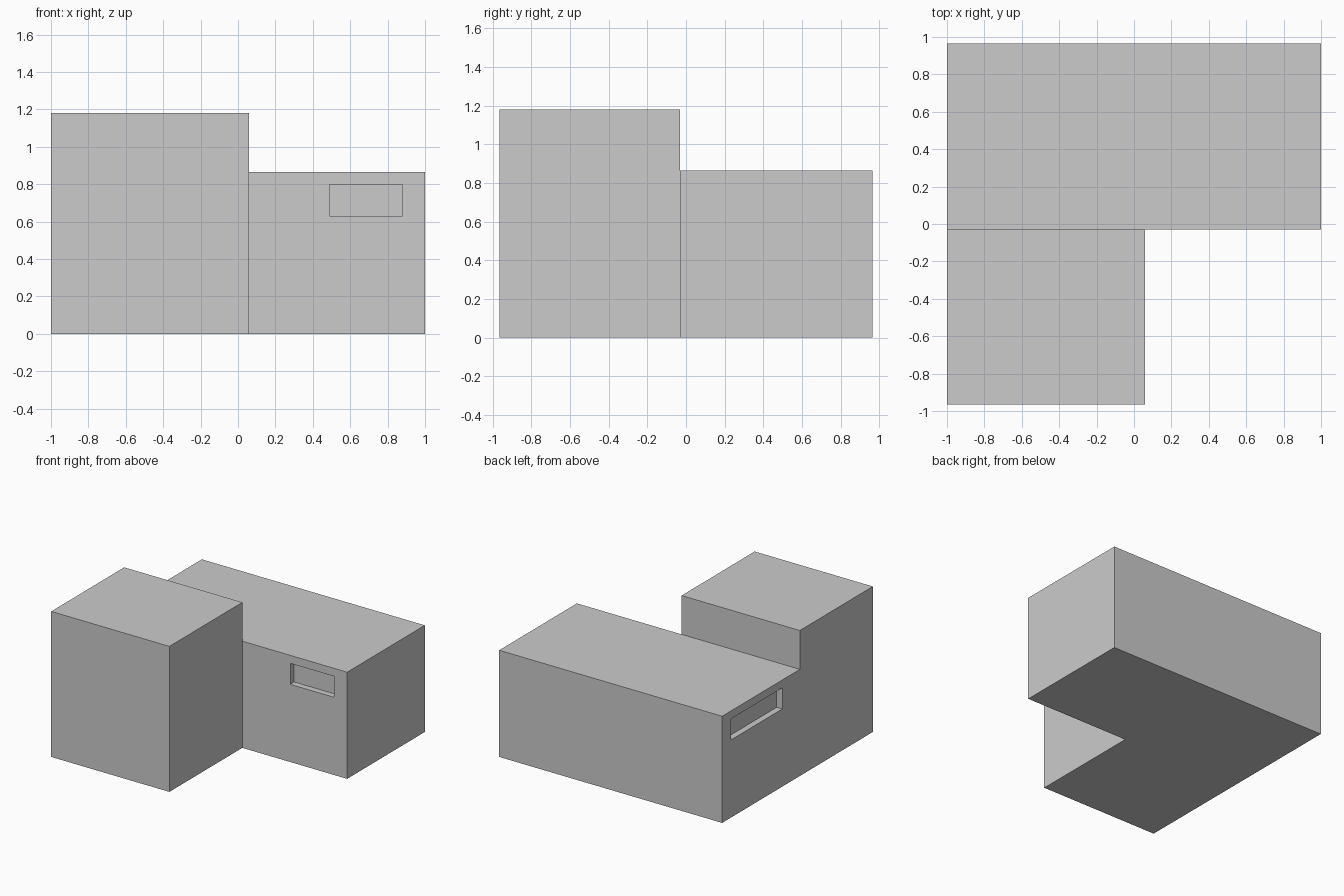
import bpy
from mathutils import Vector

if "Cube" in bpy.data.objects:
    bpy.data.objects.remove(bpy.data.objects["Cube"])


def box(name, lo, hi):
    """Axis-aligned box between two corners."""
    lo, hi = Vector(lo), Vector(hi)
    bpy.ops.mesh.primitive_cube_add(size=1, location=(lo + hi) / 2)
    ob = bpy.context.object
    ob.name = name
    ob.data.transform(ob.matrix_basis.to_3x3().to_4x4())
    for v in ob.data.vertices:
        v.co = Vector(a * b for a, b in zip(v.co, hi - lo))
    return ob


def recess(target, name, lo, hi):
    """Cut a box-shaped window recess into the target."""
    cutter = box(name, lo, hi)
    cutter.hide_render = True
    mod = target.modifiers.new(name, 'BOOLEAN')
    mod.operation = 'DIFFERENCE'
    mod.solver = 'EXACT'
    mod.object = cutter
    bpy.context.view_layer.objects.active = target
    bpy.ops.object.modifier_apply(modifier=name)
    bpy.data.objects.remove(cutter)


DEPTH = 0.05          # window recess depth
FRONT = -0.03         # front face of the long wing
SILL, HEAD = 0.63, 0.80

# Tall front block
box("tall_block", (-1, -0.965, 0), (0.06, FRONT, 1.18))

# Long low wing behind it
wing = box("long_wing", (-1, FRONT, 0), (1, 0.965, 0.865))

# Strip windows on the front and left walls of the wing
recess(wing, "front_window", (0.49, FRONT - 0.1, SILL), (0.88, FRONT + DEPTH, HEAD))
recess(wing, "left_window", (-1.1, 0.195, SILL), (-1 + DEPTH, 0.85, HEAD))
